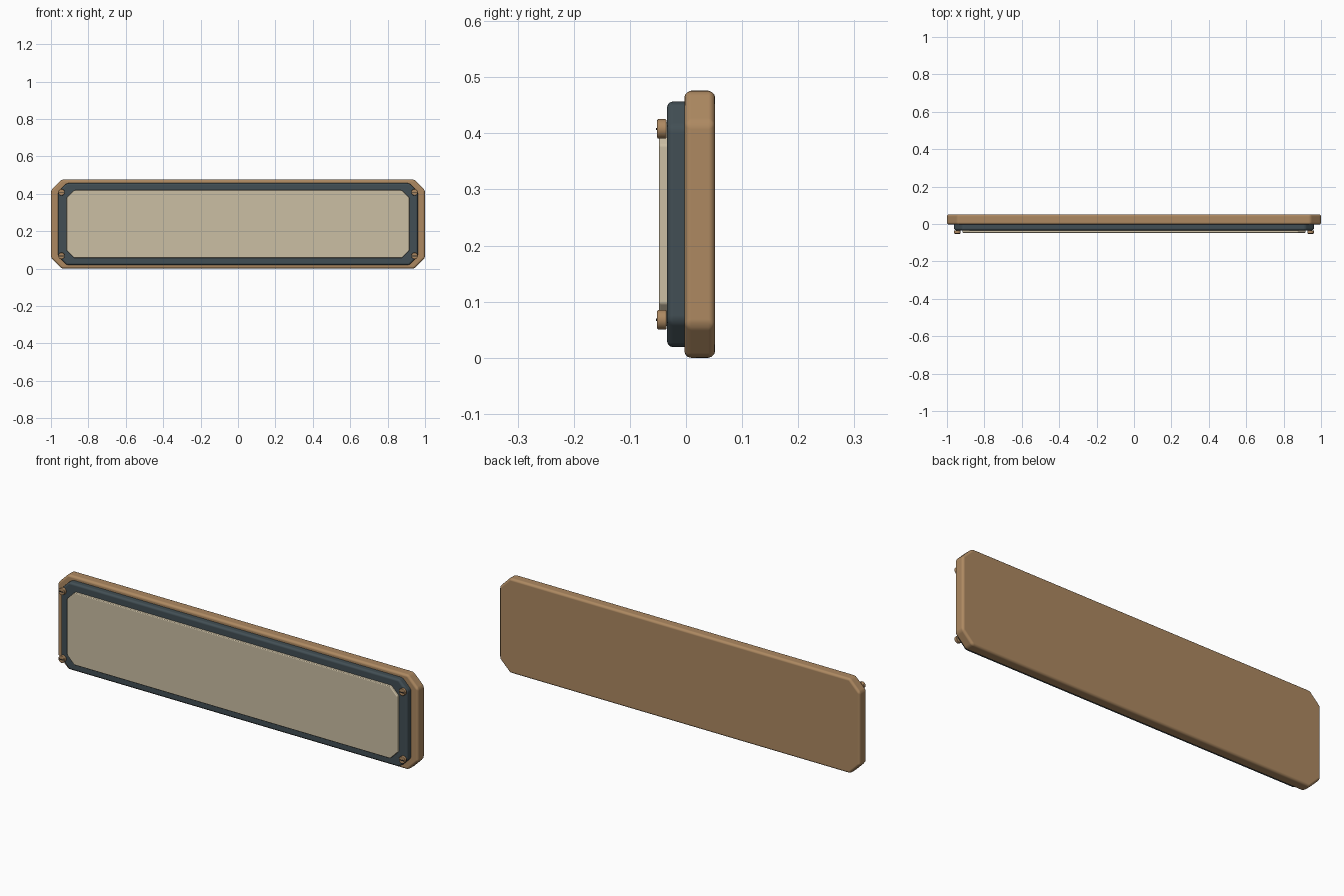
import bpy
import bmesh
import math
from mathutils import Matrix

cube = bpy.data.objects.get("Cube")
if cube:
    bpy.data.objects.remove(cube, do_unlink=True)

MID_Z = 0.238  # height of the sign's centre line


def material(name, rgb):
    mat = bpy.data.materials.new(name)
    mat.use_nodes = True
    mat.diffuse_color = (*rgb, 1)
    mat.node_tree.nodes["Principled BSDF"].inputs["Base Color"].default_value = (*rgb, 1)
    return mat


bronze = material("bronze", (0.42, 0.25, 0.12))
slate = material("dark slate", (0.055, 0.078, 0.09))
cream = material("cream", (0.60, 0.52, 0.37))
black = material("slot black", (0.02, 0.02, 0.02))


def finish(name, bm, mat, bevel):
    bmesh.ops.recalc_face_normals(bm, faces=bm.faces)
    mesh = bpy.data.meshes.new(name)
    bm.to_mesh(mesh)
    bm.free()
    mesh.materials.append(mat)
    obj = bpy.data.objects.new(name, mesh)
    bpy.context.collection.objects.link(obj)
    if bevel:
        mod = obj.modifiers.new("rounded edges", "BEVEL")
        mod.width = bevel
        mod.segments = 3
        mod.limit_method = "ANGLE"
        mod.harden_normals = True
    bpy.ops.object.select_all(action="DESELECT")
    obj.select_set(True)
    bpy.context.view_layer.objects.active = obj
    bpy.ops.object.shade_smooth_by_angle(angle=math.radians(35))
    return obj


def chamfered_plate(name, half_w, half_h, cut, front, back, mat, bevel):
    """Upright slab with its four corners cut off at 45 degrees."""
    bm = bmesh.new()
    outline = []
    for sx, sz in ((1, 1), (-1, 1), (-1, -1), (1, -1)):
        pair = [(sx * half_w, sz * (half_h - cut)), (sx * (half_w - cut), sz * half_h)]
        outline += pair if sx == sz else pair[::-1]
    face = bm.faces.new([bm.verts.new((x, front, MID_Z + z)) for x, z in outline])
    ext = bmesh.ops.extrude_face_region(bm, geom=[face])
    verts = [g for g in ext["geom"] if isinstance(g, bmesh.types.BMVert)]
    bmesh.ops.translate(bm, verts=verts, vec=(0, back - front, 0))
    return finish(name, bm, mat, bevel)


def screw(name, x, z):
    # Round head facing forward
    bm = bmesh.new()
    place = Matrix.Translation((x, -0.043, z)) @ Matrix.Rotation(math.pi / 2, 4, "X")
    bmesh.ops.create_cone(bm, cap_ends=True, segments=24, radius1=0.0175,
                          radius2=0.0175, depth=0.017, matrix=place)
    finish(name + "_head", bm, bronze, 0.003)
    # Horizontal slot plate
    bm = bmesh.new()
    place = Matrix.Translation((x, -0.052, z)) @ Matrix.Diagonal((0.025, 0.003, 0.004, 1))
    bmesh.ops.create_cube(bm, size=1, matrix=place)
    finish(name + "_slot", bm, black, 0)


# Stacked slabs from back to front
chamfered_plate("back_plate", 1.0, 0.238, 0.057, -0.003, 0.052, bronze, 0.012)
chamfered_plate("dark_frame", 0.962, 0.219, 0.046, -0.034, 0.006, slate, 0.011)
chamfered_plate("front_panel", 0.916, 0.181, 0.04, -0.048, -0.03, cream, 0.004)

# Corner screws
for side, sx in (("left", 1), ("right", -1)):
    for level, sz in (("upper", 1), ("lower", -1)):
        screw(f"{level}_{side}_screw", sx * 0.944, MID_Z + sz * 0.17)
